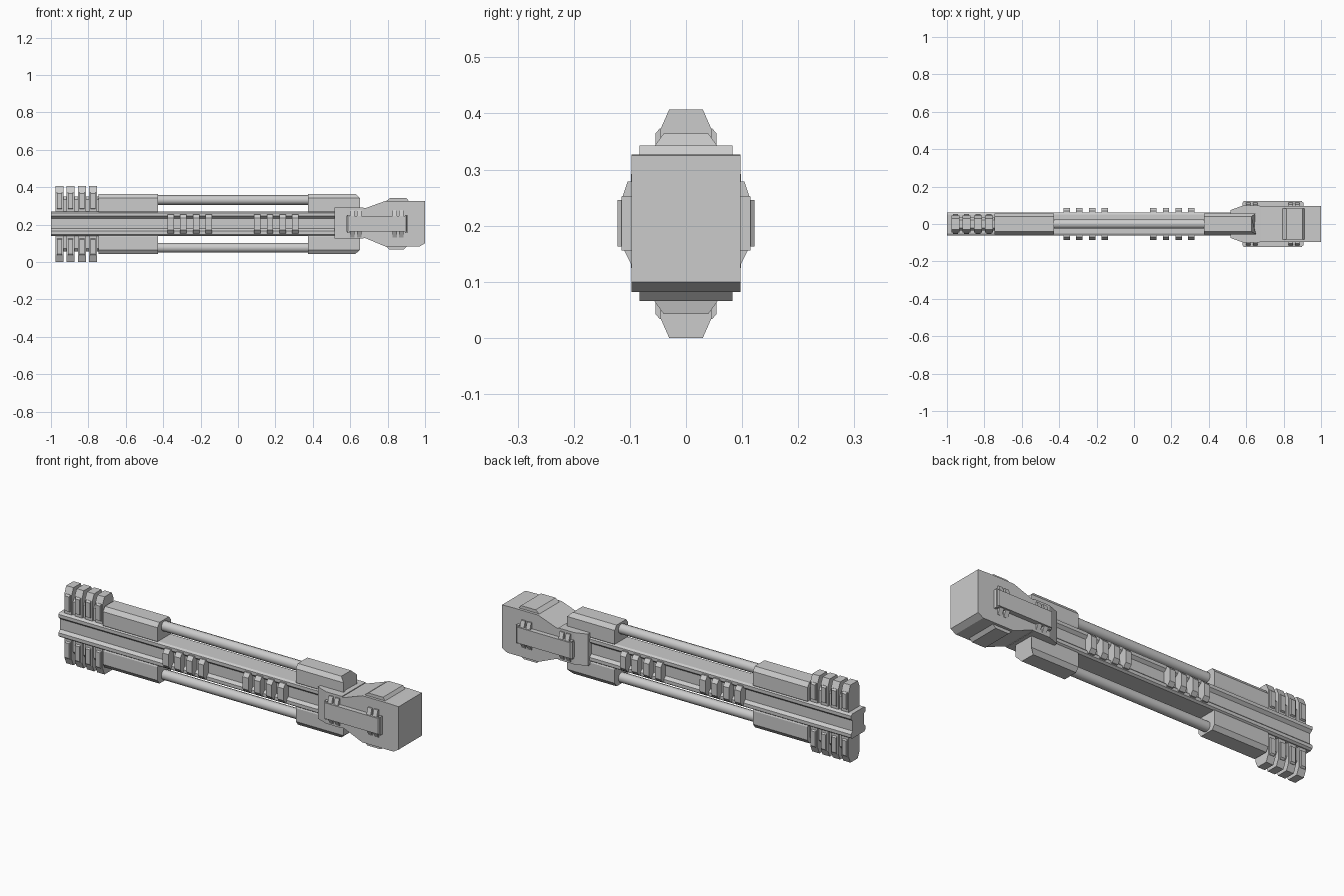
import bpy, bmesh, math
from mathutils import Vector

if "Cube" in bpy.data.objects:
    bpy.data.objects.remove(bpy.data.objects["Cube"])

ZC = 0.2035  # height of the long axis


def prism(name, pts, axis, a, b, flip_y=False, flip_z=False):
    """Extrude a 2D profile along x (pts=y,z), y (pts=x,z) or z (pts=x,y)."""
    def place(p, t):
        v = {'x': (t, p[0], p[1]), 'y': (p[0], t, p[1]), 'z': (p[0], p[1], t)}[axis]
        return Vector((v[0], -v[1] if flip_y else v[1], 2 * ZC - v[2] if flip_z else v[2]))
    bm = bmesh.new()
    lo = [bm.verts.new(place(p, a)) for p in pts]
    hi = [bm.verts.new(place(p, b)) for p in pts]
    n = len(pts)
    bm.faces.new(lo)
    bm.faces.new(hi)
    for i in range(n):
        bm.faces.new((lo[i], lo[(i + 1) % n], hi[(i + 1) % n], hi[i]))
    bmesh.ops.recalc_face_normals(bm, faces=bm.faces)
    me = bpy.data.meshes.new(name)
    bm.to_mesh(me)
    bm.free()
    ob = bpy.data.objects.new(name, me)
    bpy.context.collection.objects.link(ob)
    return ob


def sym(half):
    """Close a half profile (y >= 0, bottom to top) across y = 0."""
    return half + [(-y, z) for y, z in reversed(half)]


def rect(u0, u1, v0, v1):
    return [(u0, v0), (u1, v0), (u1, v1), (u0, v1)]


# central beam with a recessed channel on each side
beam = [(0.05, 0.14), (0.061, 0.148), (0.061, 0.165), (0.046, 0.178),
        (0.046, 0.232), (0.061, 0.245), (0.061, 0.262), (0.05, 0.269)]
prism("central_beam", sym(beam), 'x', -1.0, 0.56)

for fz, side in ((False, "upper"), (True, "lower")):
    # rear housing block
    block = [(0.05, 0.26), (0.056, 0.272), (0.056, 0.342), (0.04, 0.364)]
    prism(side + "_rear_block", sym(block), 'x', -0.745, -0.428, flip_z=fz)
    # front housing block with sloped nose
    nose = prism(side + "_front_block", sym(block), 'x', 0.375, 0.652, flip_z=fz)
    for v in nose.data.vertices:
        if v.co.x > 0.6 and abs(v.co.z - ZC) > 0.15:
            v.co.x = 0.628
    # connecting rod
    rod = [(0.026 * math.cos(math.tau * (i + .5) / 10), 0.331 + 0.026 * math.sin(math.tau * (i + .5) / 10))
           for i in range(10)]
    r = prism(side + "_rod", rod, 'x', -0.45, 0.4, flip_z=fz)
    for p in r.data.polygons:
        p.use_smooth = len(p.vertices) == 4
    r.data.set_sharp_from_angle(angle=math.radians(40))
    # heat-sink core and fins
    prism(side + "_fin_core", sym([(0.034, 0.26), (0.034, 0.335), (0.022, 0.35)]),
          'x', -0.965, -0.74, flip_z=fz)
    for i in range(4):
        x = -0.955 + 0.06 * i
        prism(side + "_fin", sym([(0.045, 0.26), (0.045, 0.373), (0.03, 0.407)]),
              'x', x - 0.021, x + 0.021, flip_z=fz)
        for fy in (False, True):
            prism(side + "_fin_strip", [(0.04, 0.28), (0.054, 0.287), (0.054, 0.365), (0.047, 0.373), (0.04, 0.373)],
                  'x', x - 0.013, x + 0.013, flip_y=fy, flip_z=fz)

# head: flared hammer profile
head = [(0.6, 0.127), (0.682, 0.127), (0.79, 0.082), (0.97, 0.082), (1.0, 0.1),
        (1.0, 0.325), (0.93, 0.327), (0.79, 0.327), (0.682, 0.288), (0.6, 0.288)]
prism("head", head, 'y', -0.097, 0.097)
# collar tapering onto the beam
collar = [(0.517, -0.075), (0.58, -0.098), (0.672, -0.098), (0.672, 0.098), (0.58, 0.098), (0.517, 0.075)]
prism("head_collar", collar, 'z', 0.125, 0.292)
# raised pads above and below the head
prism("head_top_pad", [(0.77, 0.31), (0.815, 0.343), (0.9, 0.343), (0.925, 0.31)], 'y', -0.083, 0.083)
prism("head_bottom_pad", [(0.78, 0.095), (0.808, 0.066), (0.885, 0.066), (0.915, 0.095)], 'y', -0.083, 0.083)

for fy in (False, True):
    # grip ribs in the beam channels
    for start in (-0.36, 0.103):
        for i in range(4):
            x = start + 0.068 * i
            rib = [(0.04, 0.153), (0.07, 0.153), (0.086, 0.172), (0.086, 0.235), (0.07, 0.254), (0.04, 0.254)]
            prism("side_rib", rib, 'x', x - 0.017, x + 0.017, flip_y=fy)
    # side plate on the head with clip bands beneath
    plate = [(0.58, 0.09), (0.58, 0.113), (0.587, 0.122), (0.897, 0.122), (0.904, 0.113), (0.904, 0.09)]
    prism("head_side_plate", plate, 'z', 0.163, 0.246, flip_y=fy)
    for x in (0.612, 0.648, 0.838, 0.873):
        clip = [(0.09, 0.132), (0.098, 0.132), (0.117, 0.17), (0.117, 0.24), (0.104, 0.279), (0.09, 0.279)]
        prism("head_clip", clip, 'x', x - 0.012, x + 0.012, flip_y=fy)
    for x in (0.582, 0.892):
        prism("plate_end_lip", rect(x, x + 0.014, 0.156, 0.252), 'y', 0.09, 0.115, flip_y=fy)
